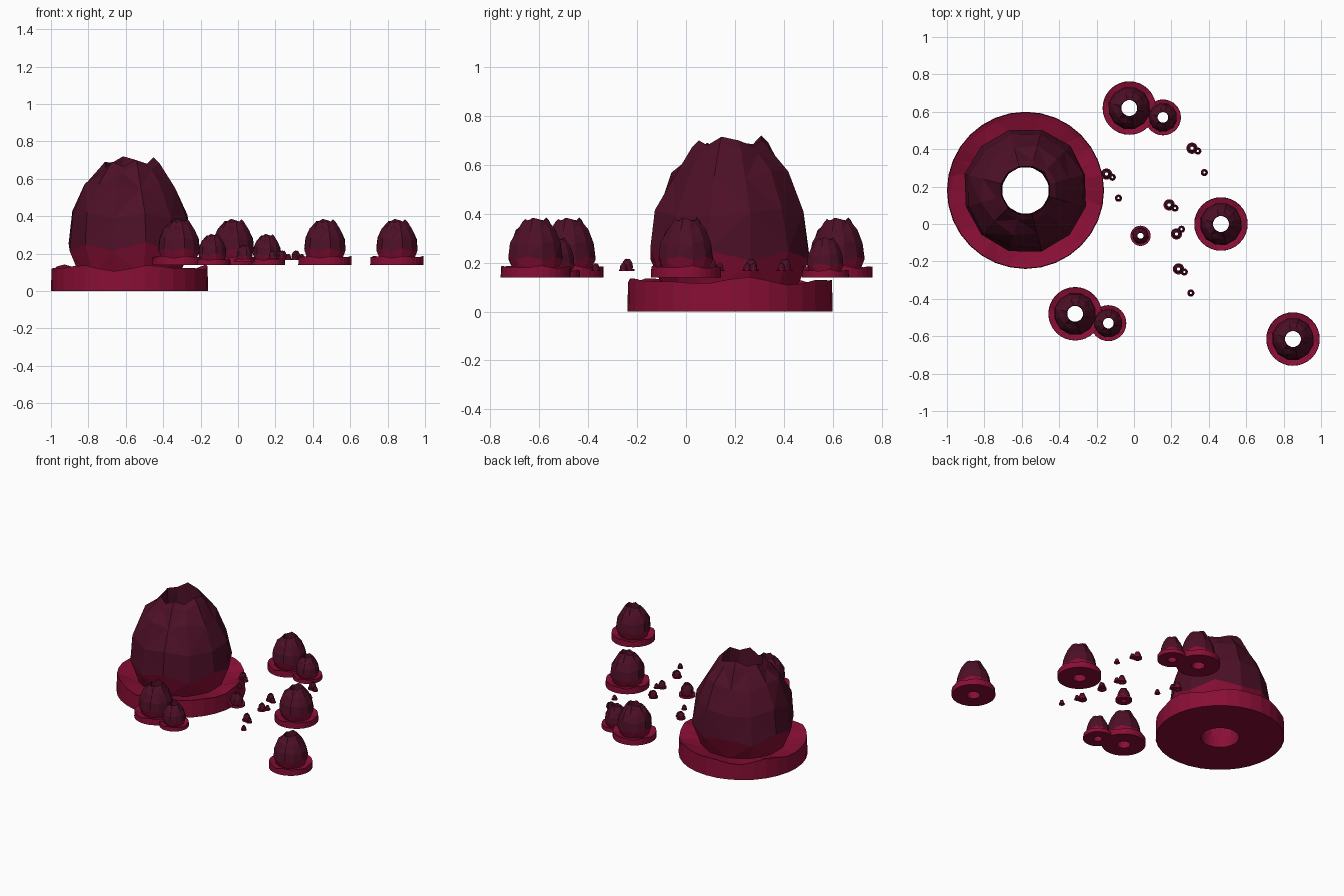
import bpy, bmesh, math, random

if "Cube" in bpy.data.objects:
    bpy.data.objects.remove(bpy.data.objects["Cube"])

random.seed(4)


def material(name, rgb):
    m = bpy.data.materials.new(name)
    m.diffuse_color = (*rgb, 1)
    m.use_nodes = True
    m.node_tree.nodes["Principled BSDF"].inputs["Base Color"].default_value = m.diffuse_color
    return m


CRIMSON = material("crimson", (0.25, 0.0045, 0.036))
MAROON = material("dark maroon", (0.075, 0.005, 0.02))


def lathe(name, sides, rings, bands, close=True, start=0.0):
    """Skin rings of (radius, height, jitter_r, jitter_z); bands gives each strip's material index.
    height may be a function of the column number."""
    bm = bmesh.new()
    loops = []
    for r, z, jr, jz in rings:
        loop = []
        for i in range(sides):
            a = start + math.tau * i / sides
            rr = r + random.uniform(-jr, jr)
            zz = (z(i) if callable(z) else z) + random.uniform(-jz, jz)
            loop.append(bm.verts.new((rr * math.cos(a), rr * math.sin(a), zz)))
        loops.append(loop)
    count = len(loops) if close else len(loops) - 1
    for k in range(count):
        lo, hi = loops[k], loops[(k + 1) % len(loops)]
        for i in range(sides):
            j = (i + 1) % sides
            f = bm.faces.new((lo[i], lo[j], hi[j], hi[i]))
            f.material_index = bands[k]
    bmesh.ops.recalc_face_normals(bm, faces=bm.faces)
    bmesh.ops.triangulate(bm, faces=bm.faces)
    me = bpy.data.meshes.new(name)
    bm.to_mesh(me)
    bm.free()
    me.materials.append(CRIMSON)
    me.materials.append(MAROON)
    return me


# Base: flat-bottomed disc with a wavy raised rim and a centre hole
def wave(i):
    a = math.tau * i / 32
    return 0.124 + 0.010 * math.sin(5 * a + 1) + 0.008 * math.sin(8 * a)


base_mesh = lathe("base", 32, [
    (0.125, 0, 0, 0),
    (0.42, 0, 0, 0),
    (0.417, wave, 0, 0),
    (0.395, lambda i: wave(i) - 0.008, 0, 0),
    (0.27, 0.085, 0, 0),
    (0.125, 0.085, 0, 0),
], [0] * 6)

# Dome: faceted hollow cone, crimson skirt with a zigzag edge, jagged crater lip
LIP = [0.70, 0.675, 0.70, 0.72, 0.685, 0.69, 0.66, 0.69, 0.665, 0.70, 0.68, 0.715]
dome_mesh = lathe("dome", 12, [
    (0.275, 0.08, 0, 0),
    (0.333, lambda i: 0.25 if i % 2 else 0.205, 0.006, 0.01),
    (0.31, 0.41, 0.012, 0.02),
    (0.24, 0.56, 0.014, 0.02),
    (0.165, lambda i: LIP[i] - 0.03, 0.005, 0),
    (0.135, lambda i: LIP[i], 0.004, 0),
    (0.13, 0.52, 0, 0),
    (0.128, 0.25, 0, 0),
    (0.127, 0.08, 0, 0),
], [0, 1, 1, 1, 1, 1, 1, 0], close=False, start=math.radians(15))

# Every vent: x, y, z, base radius
VENTS = [(-0.58, 0.18, 0, 0.42)]
VENTS += [(x, y, 0.14, 0.143) for x, y in
          [(-0.025, 0.62), (0.465, 0), (0.85, -0.615), (-0.315, -0.48)]]
VENTS += [(0.155, 0.57, 0.14, 0.096), (-0.137, -0.53, 0.14, 0.096),
          (0.035, -0.063, 0.155, 0.054)]
VENTS += [(x, y, 0.165, 0.03) for x, y in
          [(0.31, 0.405), (-0.147, 0.267), (0.188, 0.102), (0.227, -0.053), (0.238, -0.24)]]
VENTS += [(x, y, 0.165, 0.019) for x, y in
          [(0.341, 0.39), (0.376, 0.275), (-0.116, 0.25), (-0.083, 0.138),
           (0.219, 0.085), (0.254, -0.028), (0.269, -0.256), (0.304, -0.369)]]

for n, (x, y, z, radius) in enumerate(VENTS, 1):
    for part, mesh in (("base", base_mesh), ("dome", dome_mesh)):
        ob = bpy.data.objects.new(f"vent_{n}_{part}", mesh)
        ob.location = (x, y, z)
        ob.scale = [radius / 0.42] * 3
        bpy.context.collection.objects.link(ob)
